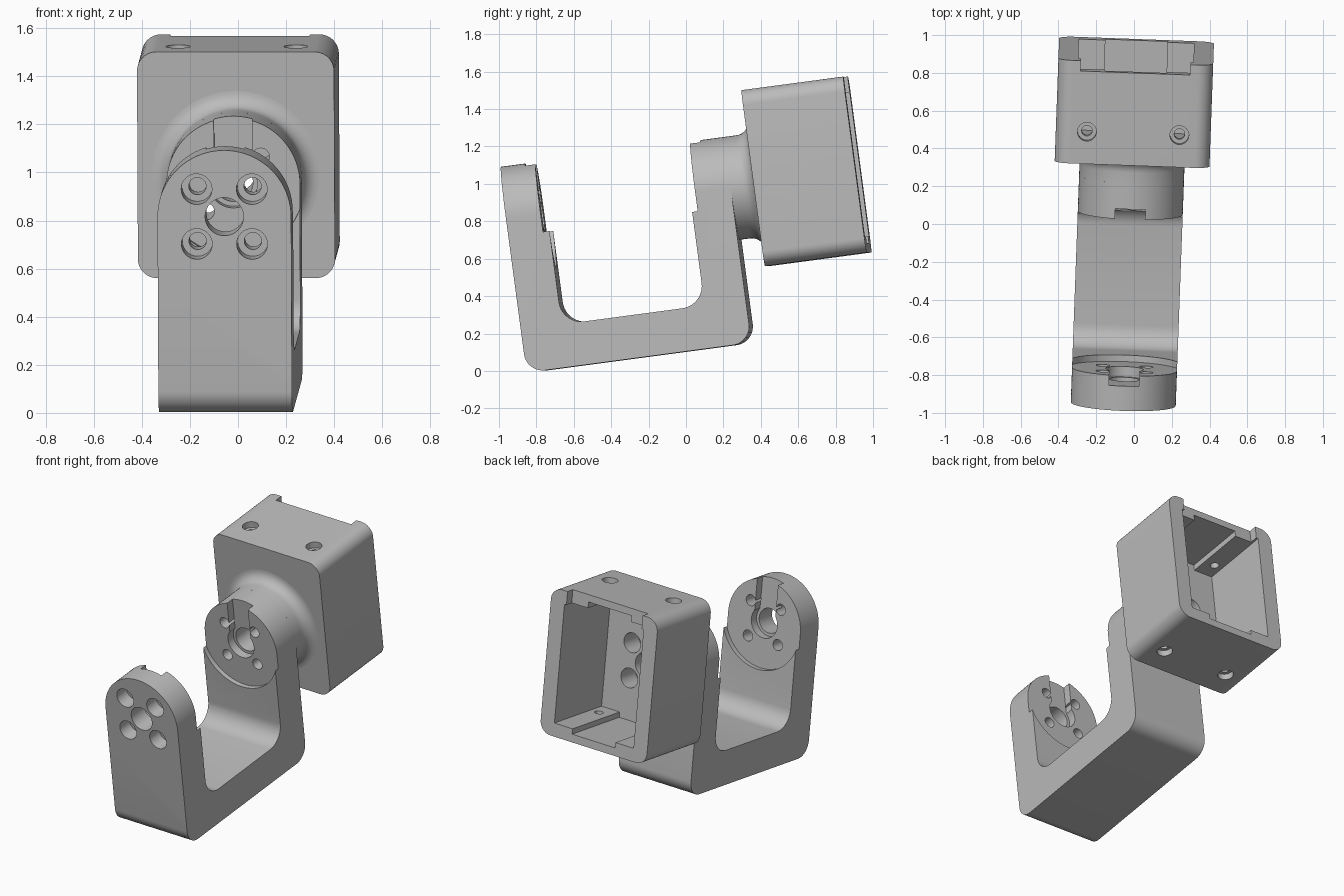
import bpy, bmesh, math
from mathutils import Matrix, Vector

if "Cube" in bpy.data.objects:
    bpy.data.objects.remove(bpy.data.objects["Cube"])

grey = bpy.data.materials.new("plain grey")
grey.use_nodes = True
grey.diffuse_color = (0.5, 0.5, 0.5, 1)
grey.node_tree.nodes["Principled BSDF"].inputs["Base Color"].default_value = (0.5, 0.5, 0.5, 1)

AXIS = 0.935          # height of the pivot line
HALF = 0.278          # half width of the arms
BOLT = 0.115          # bolt offset from the pivot line
PLACE = Matrix.Translation((-0.022, 0, 0)) @ Matrix.Rotation(math.radians(-2.1), 4, 'Z') \
    @ Matrix.Rotation(math.radians(7.6), 4, 'X')


def make(name, bm):
    bmesh.ops.recalc_face_normals(bm, faces=bm.faces)
    me = bpy.data.meshes.new(name)
    bm.to_mesh(me)
    bm.free()
    ob = bpy.data.objects.new(name, me)
    bpy.context.collection.objects.link(ob)
    return ob


def rounded(corners, steps=10):
    """Polygon from (a, b, radius) corners, each filleted."""
    out, n = [], len(corners)
    for i, (a, b, r) in enumerate(corners):
        p = Vector((a, b))
        if r == 0:
            out.append(p)
            continue
        d1 = (Vector(corners[i - 1][:2]) - p).normalized()
        d2 = (Vector(corners[(i + 1) % n][:2]) - p).normalized()
        c = p + (d1 + d2) * r
        for k in range(steps + 1):
            t = k / steps * math.pi / 2
            out.append(c - d2 * r * math.cos(t) - d1 * r * math.sin(t))
    return out


def prism(name, pts, axis, lo, hi):
    """Extrude a polygon along an axis."""
    put = {'X': lambda p, d: (d, p[0], p[1]),
           'Y': lambda p, d: (p[0], d, p[1]),
           'Z': lambda p, d: (p[0], p[1], d)}[axis]
    bm = bmesh.new()
    face = bm.faces.new([bm.verts.new(put(p, lo)) for p in pts])
    ext = bmesh.ops.extrude_face_region(bm, geom=[face])
    move = Vector(put((0, 0), hi - lo))
    bmesh.ops.translate(bm, vec=move, verts=[v for v in ext["geom"] if isinstance(v, bmesh.types.BMVert)])
    return make(name, bm)


def circle(a, b, r, n=40):
    return [(a + r * math.cos(2 * math.pi * i / n), b + r * math.sin(2 * math.pi * i / n)) for i in range(n)]


def box(x0, x1, y0, y1, z0, z1):
    return prism("cutter", [(x0, y0), (x1, y0), (x1, y1), (x0, y1)], 'Z', z0, z1)


def bore(r, lo, hi, a=0.0, b=AXIS, axis='Y', n=40):
    return prism("cutter", circle(a, b, r, n), axis, lo, hi)


def apply(ob, cutter, op='DIFFERENCE'):
    """Boolean the part with a helper, then drop the helper."""
    mod = ob.modifiers.new("bool", 'BOOLEAN')
    mod.operation, mod.solver, mod.object = op, 'EXACT', cutter
    deps = bpy.context.evaluated_depsgraph_get()
    mesh = bpy.data.meshes.new_from_object(ob.evaluated_get(deps))
    ob.modifiers.clear()
    ob.data = mesh
    bpy.data.objects.remove(cutter)


# U-shaped bracket with round-topped arms
bracket = prism("u_bracket", rounded([
    (-0.837, 0.102, 0.1), (0.377, 0.102, 0.1), (0.377, 1.3, 0), (0.155, 1.3, 0),
    (0.155, 0.333, 0.12), (-0.615, 0.333, 0.12), (-0.615, 1.3, 0), (-0.837, 1.3, 0)]), 'X', -HALF, HALF)
arch = [(HALF * math.cos(math.pi * i / 40), AXIS + HALF * math.sin(math.pi * i / 40)) for i in range(41)]
apply(bracket, prism("cutter", [(-HALF, 0)] + [(HALF, 0)] + arch, 'Y', -2, 2), 'INTERSECT')

# Flared neck behind the rear arm
bm = bmesh.new()
profile = [(0, 0.37), (HALF, 0.37)]
for k in range(9):
    t = math.radians(90 * k / 8)
    profile.append((HALF + 0.07 * (1 - math.cos(t)), 0.435 + 0.07 * math.sin(t)))
profile += [(0.348, 0.51), (0, 0.51)]
vs = [bm.verts.new((r, y, 0)) for r, y in profile]
edges = [bm.edges.new(pair) for pair in zip(vs, vs[1:])]
bmesh.ops.spin(bm, geom=vs + edges, cent=(0, 0, 0), axis=(0, 1, 0), angle=2 * math.pi, steps=64)
bmesh.ops.remove_doubles(bm, verts=bm.verts, dist=1e-4)
bmesh.ops.translate(bm, vec=(0, 0, AXIS), verts=bm.verts)
neck = make("neck", bm)

# Open-backed housing with rounded long edges
housing = prism("housing", rounded([(-0.41, 0.498, 0.08), (0.41, 0.498, 0.08),
                                    (0.41, 1.447, 0.08), (-0.41, 1.447, 0.08)]), 'Y', 0.505, 1.055)
apply(housing, box(-0.305, 0.305, 0.57, 1.2, 0.585, 1.36))
apply(housing, box(-0.165, 0.165, 0.57, 1.2, 0.55, 1.40))
apply(housing, box(-0.29, 0.29, 1.0, 1.2, 1.3, 1.6))

# Screw holes through top and bottom of the housing
for x in (-0.245, 0.245):
    apply(housing, bore(0.028, 0.4, 1.6, x, 0.677, 'Z', 24))
    apply(housing, bore(0.05, 1.405, 1.6, x, 0.677, 'Z', 32))
    apply(housing, bore(0.05, 0.3, 0.54, x, 0.677, 'Z', 32))

# Round seats and cable slots on the inner arm faces
apply(bracket, bore(0.295, -0.65, 0.185, n=72))
for lo, hi in ((-0.705, -0.6), (0.14, 0.24)):
    apply(bracket, box(-0.08, 0.08, lo, hi, AXIS, 1.4))
    apply(bracket, bore(0.1, lo, hi))

# Pivot and bolt holes through every part
for part in (bracket, neck, housing):
    apply(part, bore(0.08, -1, 0.7))
    for sx in (-BOLT, BOLT):
        for sz in (-BOLT, BOLT):
            at = (sx, AXIS + sz)
            apply(part, bore(0.036, -0.9, 0.45, *at, n=24))
            if part is bracket:
                apply(part, bore(0.064, -0.9, -0.74, *at, n=32))
            else:
                apply(part, bore(0.064, 0.42, 0.7, *at, n=32))

# Finish: material, shading, placement
bpy.ops.object.select_all(action='DESELECT')
for part in (bracket, neck, housing):
    part.data.materials.clear()
    part.data.materials.append(grey)
    part.matrix_world = PLACE
    part.select_set(True)
bpy.context.view_layer.objects.active = bracket
bpy.ops.object.shade_smooth_by_angle(angle=math.radians(30))
